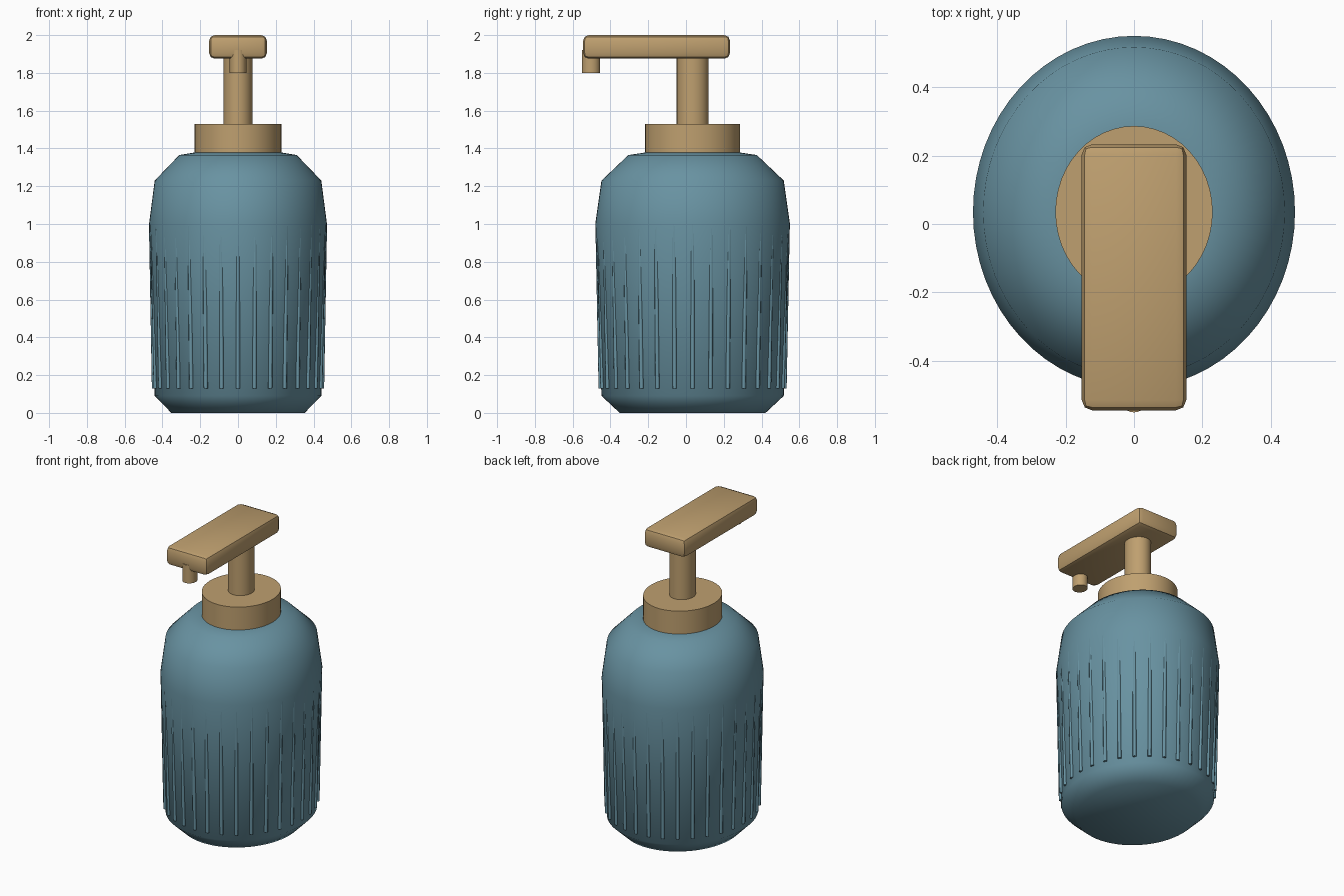
import bpy, bmesh, math
from mathutils import Vector

if "Cube" in bpy.data.objects:
    bpy.data.objects.remove(bpy.data.objects["Cube"])

YC, OVAL = 0.035, 1.094   # bottle axis in y, and depth/width ratio


def material(name, colour):
    m = bpy.data.materials.new(name)
    m.diffuse_color = colour
    m.use_nodes = True
    m.node_tree.nodes["Principled BSDF"].inputs["Base Color"].default_value = m.diffuse_color
    return m


blue = material("blue_glaze", (0.14, 0.29, 0.36, 1))
tan = material("tan_plastic", (0.52, 0.35, 0.16, 1))


def make(name, bm, mat, angle=None):
    """Turn a bmesh into a shaded object; no angle means fully smooth."""
    bmesh.ops.recalc_face_normals(bm, faces=bm.faces)
    me = bpy.data.meshes.new(name)
    bm.to_mesh(me)
    bm.free()
    me.materials.append(mat)
    ob = bpy.data.objects.new(name, me)
    bpy.context.collection.objects.link(ob)
    bpy.ops.object.select_all(action='DESELECT')
    ob.select_set(True)
    bpy.context.view_layer.objects.active = ob
    if angle is None:
        bpy.ops.object.shade_smooth()
    else:
        bpy.ops.object.shade_smooth_by_angle(angle=math.radians(angle))
    return ob


def loft(bm, rings):
    """Bridge rings of vertices and cap both ends."""
    n = len(rings[0])
    for a, b in zip(rings, rings[1:]):
        for i in range(n):
            j = (i + 1) % n
            bm.faces.new((a[i], a[j], b[j], b[i]))
    bm.faces.new(rings[0][::-1])
    bm.faces.new(rings[-1])


def ring(bm, centre, rx, ry, n):
    return [bm.verts.new(centre + Vector((rx * math.cos(2 * math.pi * i / n),
                                          ry * math.sin(2 * math.pi * i / n), 0)))
            for i in range(n)]


def lathe(name, profile, mat, yc=YC, n=64, angle=40):
    """Oval turned part from (radius, z) points."""
    bm = bmesh.new()
    loft(bm, [ring(bm, Vector((0, yc, z)), r, r * OVAL, n) for r, z in profile])
    return make(name, bm, mat, angle)


# Bottle body
lathe("bottle_body", [(0.353, 0.0), (0.441, 0.09), (0.471, 1.0), (0.441, 1.23),
                      (0.311, 1.365), (0.22, 1.38)], blue, angle=None)

# Thin ribs sinking into the wall towards the top
bm = bmesh.new()
RIBS = 32
for k in range(RIBS):
    a = 2 * math.pi * k / RIBS
    loft(bm, [ring(bm, Vector((r * math.cos(a), YC + OVAL * r * math.sin(a), z)), 0.011, 0.011, 8)
              for r, z in ((0.445, 0.13), (0.4605, 1.0))])
make("bottle_ribs", bm, blue, 50)

# Pump: collar, stem and nozzle
lathe("pump_collar", [(0.23, 1.378), (0.23, 1.53)], tan, n=48)
lathe("pump_stem", [(0.077, 1.52), (0.077, 1.90)], tan, n=32)
lathe("pump_nozzle", [(0.044, 1.80), (0.044, 1.92)], tan, yc=-0.503, n=24)

# Pump head: rounded bar
bm = bmesh.new()
bmesh.ops.create_cube(bm, size=1)
for v in bm.verts:
    v.co = (v.co.x * 0.306, -0.156 + v.co.y * 0.778, 1.9375 + v.co.z * 0.125)
bmesh.ops.bevel(bm, geom=bm.edges[:], offset=0.03, segments=2, profile=0.5, affect='EDGES')
make("pump_head", bm, tan, 40)
